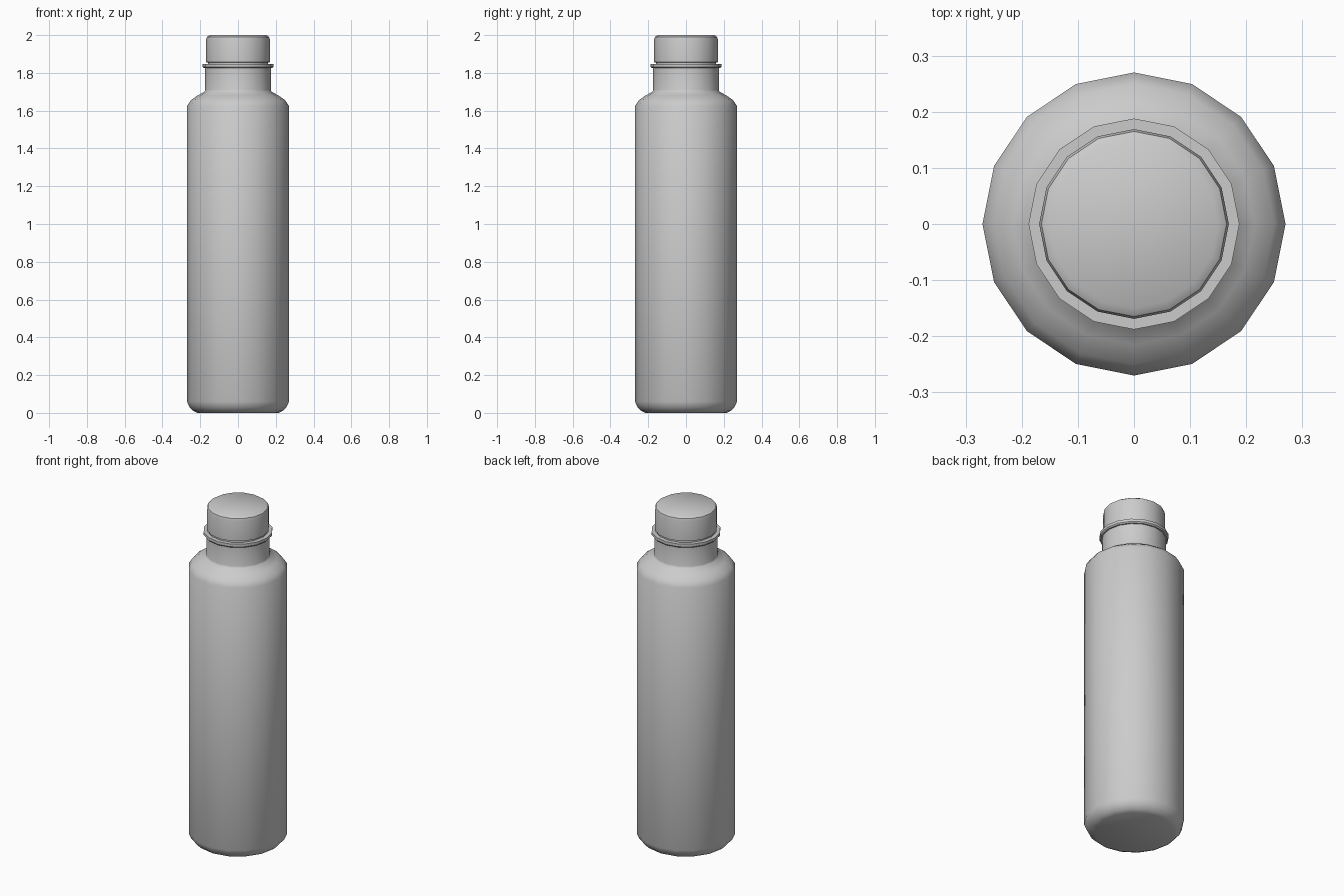
import bpy, bmesh
from math import cos, sin, pi, radians

if "Cube" in bpy.data.objects:
    bpy.data.objects.remove(bpy.data.objects["Cube"])

SIDES = 16


def lathe(name, profile, closed=False):
    """Revolve an (r, z) profile around z; open profiles get end caps."""
    bm = bmesh.new()
    rings = [[bm.verts.new((r * cos(2 * pi * i / SIDES), r * sin(2 * pi * i / SIDES), z))
              for i in range(SIDES)] for r, z in profile]
    pairs = list(zip(rings, rings[1:]))
    if closed:
        pairs.append((rings[-1], rings[0]))
    else:
        bm.faces.new(rings[0][::-1])
        bm.faces.new(rings[-1])
    for a, b in pairs:
        for i in range(SIDES):
            j = (i + 1) % SIDES
            bm.faces.new((a[i], a[j], b[j], b[i]))
    bmesh.ops.recalc_face_normals(bm, faces=bm.faces)
    mesh = bpy.data.meshes.new(name)
    bm.to_mesh(mesh)
    bm.free()
    obj = bpy.data.objects.new(name, mesh)
    bpy.context.collection.objects.link(obj)
    bpy.ops.object.select_all(action='DESELECT')
    obj.select_set(True)
    bpy.context.view_layer.objects.active = obj
    bpy.ops.object.shade_smooth_by_angle(angle=radians(40))
    return obj


# Bottle body with rounded base, sloped shoulder and neck
lathe("bottle_body", [
    (0.215, 0.0), (0.237, 0.01), (0.257, 0.03), (0.27, 0.06),
    (0.27, 1.625), (0.25, 1.655), (0.215, 1.68), (0.178, 1.70),
    (0.174, 1.71), (0.174, 1.84)])

# Collar ring around the neck
lathe("neck_ring", [(0.165, 1.825), (0.182, 1.825), (0.188, 1.832),
                    (0.188, 1.848), (0.165, 1.848)], closed=True)

# Screw cap with rounded top edge
lathe("cap", [(0.16, 1.835), (0.16, 1.855), (0.169, 1.857), (0.169, 1.975),
              (0.165, 1.99), (0.15, 2.0)])
